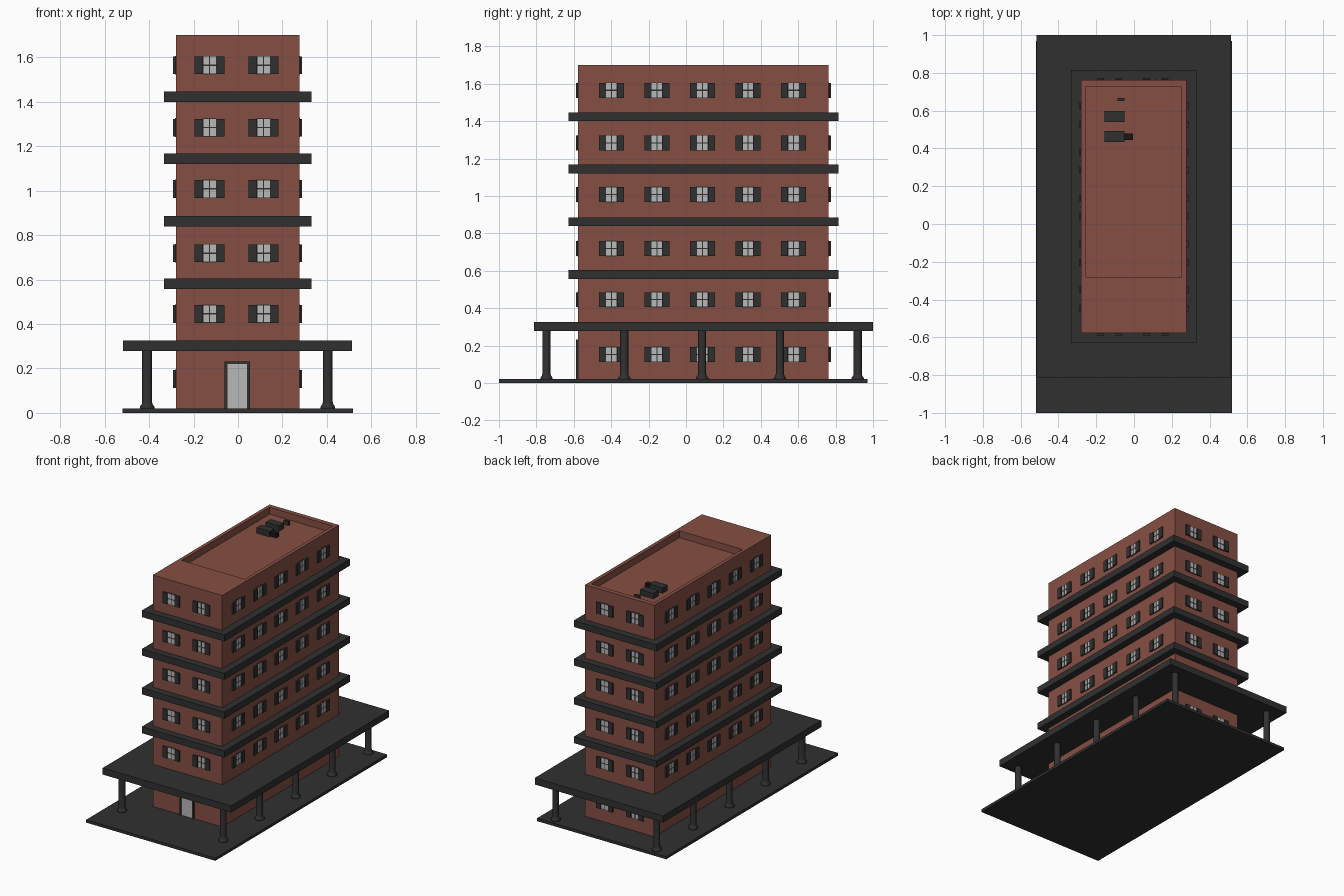
import bpy, bmesh, math
from mathutils import Matrix, Vector

if "Cube" in bpy.data.objects:
    bpy.data.objects.remove(bpy.data.objects["Cube"])


def material(name, rgb):
    m = bpy.data.materials.new(name)
    m.diffuse_color = (*rgb, 1)
    m.use_nodes = True
    m.node_tree.nodes["Principled BSDF"].inputs["Base Color"].default_value = m.diffuse_color
    return m


BRICK = material("brick", (0.24, 0.078, 0.056))
DARK = material("dark_trim", (0.03, 0.03, 0.03))
BLACK = material("black", (0.008, 0.008, 0.008))
LIGHT = material("light_pane", (0.48, 0.48, 0.48))


def finish(name, bm, mats):
    mesh = bpy.data.meshes.new(name)
    bm.to_mesh(mesh)
    bm.free()
    for m in mats:
        mesh.materials.append(m)
    ob = bpy.data.objects.new(name, mesh)
    bpy.context.collection.objects.link(ob)
    return ob


def add_box(bm, x, y, z, mat=0):
    # x, y, z are (min, max) ranges
    size = Matrix.Diagonal((x[1] - x[0], y[1] - y[0], z[1] - z[0], 1))
    mid = Matrix.Translation((sum(x) / 2, sum(y) / 2, sum(z) / 2))
    vs = bmesh.ops.create_cube(bm, size=1, matrix=mid @ size)["verts"]
    for f in {f for v in vs for f in v.link_faces}:
        f.material_index = mat
    return vs


def box(name, x, y, z, mat):
    bm = bmesh.new()
    add_box(bm, x, y, z)
    return finish(name, bm, [mat])


# Brick tower with a sunken roof
BX, BY, TOP = (-0.28, 0.277), (-0.577, 0.762), 1.70
bm = bmesh.new()
add_box(bm, BX, BY, (0.01, TOP))
top = max(bm.faces, key=lambda f: f.calc_center_median().z)
bmesh.ops.inset_region(bm, faces=[top], thickness=0.036)
for v in top.verts:
    v.co.y = -0.283 if v.co.y < 0 else 0.727
floor = bmesh.ops.extrude_face_region(bm, geom=[top])["geom"]
bmesh.ops.translate(bm, vec=(0, 0, -0.05),
                    verts=[g for g in floor if isinstance(g, bmesh.types.BMVert)])
if top.is_valid:
    bmesh.ops.delete(bm, geom=[top], context='FACES_ONLY')
bmesh.ops.recalc_face_normals(bm, faces=bm.faces)
finish("tower", bm, [BRICK])

# Ground slab, ground-floor canopy and storey ledges
box("ground_slab", (-0.52, 0.518), (-1.0, 0.97), (0, 0.02), DARK)
box("canopy", (-0.517, 0.514), (-0.813, 1.0), (0.278, 0.326), DARK)
for i, z in enumerate((0.557, 0.839, 1.121, 1.4)):
    box(f"ledge_{i + 1}", (-0.333, 0.33), (-0.628, 0.815), (z, z + 0.047), DARK)

# Columns: turned profile with a flared foot
PROFILE = [(0.033, 0.015), (0.033, 0.027), (0.024, 0.04), (0.022, 0.05), (0.022, 0.285)]
SIDES = 16


def column(name, x, y):
    bm = bmesh.new()
    rings = []
    for r, z in PROFILE:
        rings.append([bm.verts.new((x + r * math.cos(2 * math.pi * k / SIDES),
                                    y + r * math.sin(2 * math.pi * k / SIDES), z))
                      for k in range(SIDES)])
    for a, b in zip(rings, rings[1:]):
        for k in range(SIDES):
            n = (k + 1) % SIDES
            bm.faces.new((a[k], a[n], b[n], b[k])).smooth = True
    bm.faces.new(rings[0][::-1])
    bm.faces.new(rings[-1])
    ob = finish(name, bm, [DARK])
    bpy.ops.object.select_all(action='DESELECT')
    ob.select_set(True)
    bpy.context.view_layer.objects.active = ob
    bpy.ops.object.shade_smooth_by_angle(angle=math.radians(30))


for i in range(5):
    for side, x in (("left", -0.409), ("right", 0.404)):
        column(f"column_{side}_{i + 1}", x, -0.746 + i * 0.416)


# Window: backing frame, four panes and two shutters, facing local -y
def window_mesh():
    bm = bmesh.new()
    add_box(bm, (-0.031, 0.031), (-0.003, 0.004), (-0.042, 0.042), 0)
    for sx in (-1, 1):
        for sz in (-1, 1):
            cx, cz = sx * 0.0155, sz * 0.0205
            add_box(bm, (cx - 0.0125, cx + 0.0125), (-0.006, 0),
                    (cz - 0.0175, cz + 0.0175), 1)
        add_box(bm, sorted((sx * 0.030, sx * 0.067)), (-0.012, -0.002),
                (-0.041, 0.039), 0)
    mesh = bpy.data.meshes.new("window")
    bm.to_mesh(mesh)
    bm.free()
    mesh.materials.append(DARK)
    mesh.materials.append(LIGHT)
    return mesh


WINDOW = window_mesh()


def window(name, loc, turn):
    ob = bpy.data.objects.new(name, WINDOW)
    ob.location = loc
    ob.rotation_euler.z = math.radians(turn)
    bpy.context.collection.objects.link(ob)


for floor_no, z in enumerate((0.153, 0.446, 0.719, 1.008, 1.284, 1.565)):
    for i, x in enumerate((-0.128, 0.115)):
        if floor_no:
            window(f"front_window_{floor_no}_{i}", (x, BY[0], z), 0)
        window(f"back_window_{floor_no}_{i}", (x, BY[1], z), 180)
    for i in range(5):
        y = -0.399 + i * 0.2435
        window(f"right_window_{floor_no}_{i}", (BX[1], y, z), 90)
        window(f"left_window_{floor_no}_{i}", (BX[0], y, z), -90)

# Front door with its frame
box("door_panel", (-0.05, 0.043), (-0.581, -0.57), (0.02, 0.22), LIGHT)
bm = bmesh.new()
add_box(bm, (-0.06, -0.048), (-0.587, -0.57), (0.02, 0.232))
add_box(bm, (0.041, 0.053), (-0.587, -0.57), (0.02, 0.232))
add_box(bm, (-0.048, 0.041), (-0.587, -0.57), (0.22, 0.232))
finish("door_frame", bm, [DARK])

# Rooftop equipment inside the sunken roof
box("roof_unit_back", (-0.156, -0.05), (0.54, 0.597), (1.645, 1.69), DARK)
box("roof_unit_front", (-0.156, -0.05), (0.435, 0.492), (1.645, 1.69), DARK)
box("roof_duct", (-0.052, -0.006), (0.446, 0.48), (1.645, 1.68), BLACK)
box("roof_vent", (-0.088, -0.05), (0.65, 0.668), (1.645, 1.68), DARK)
